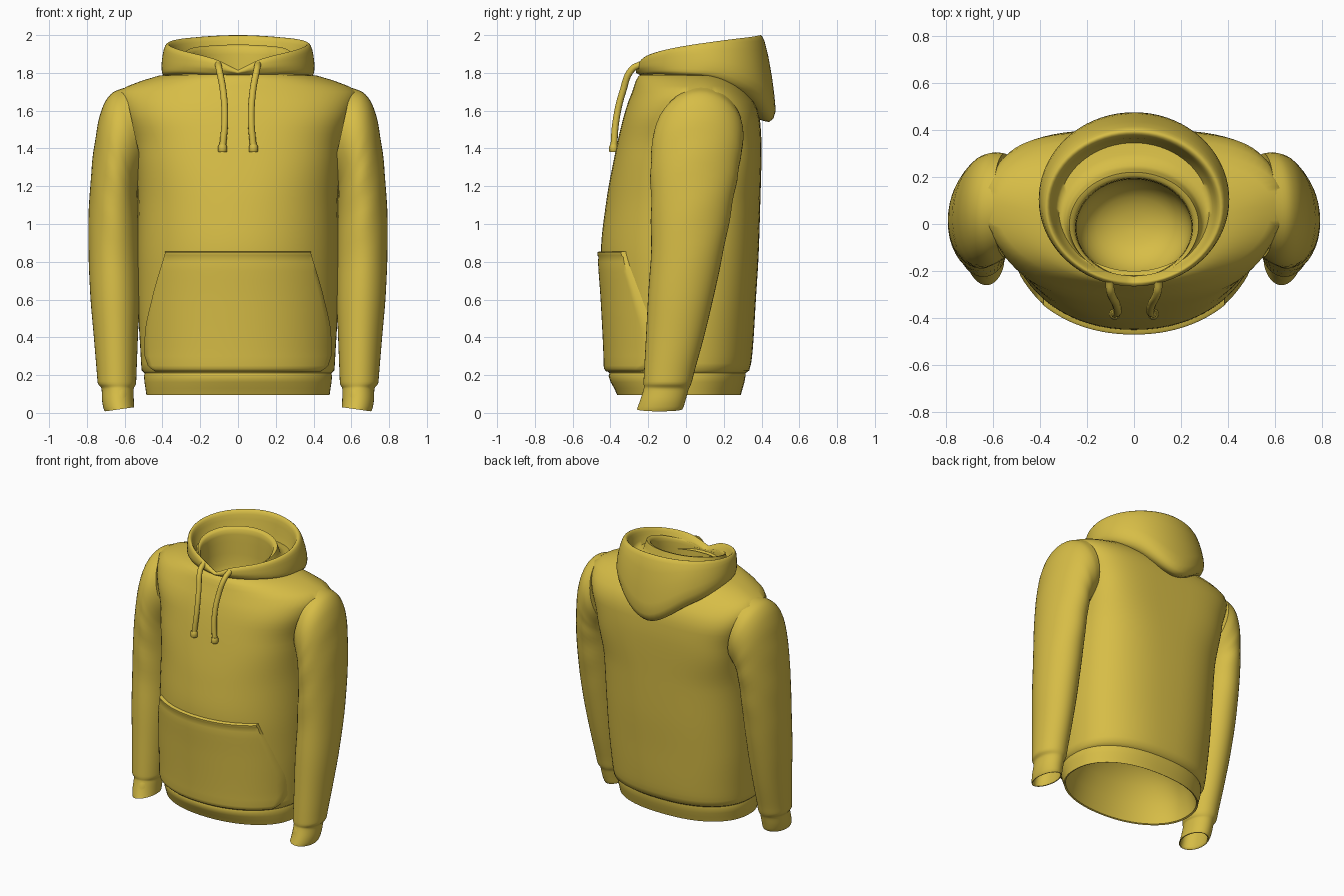
import bpy, bmesh, math

if "Cube" in bpy.data.objects:
    bpy.data.objects.remove(bpy.data.objects["Cube"])

mat = bpy.data.materials.new("mustard_fabric")
mat.diffuse_color = (0.68, 0.51, 0.062, 1)
mat.use_nodes = True
mat.node_tree.nodes["Principled BSDF"].inputs["Base Color"].default_value = mat.diffuse_color


def interp(rows, t):
    """Smooth monotone interpolation of rows (key, value, value, ...)."""
    t = min(max(t, rows[0][0]), rows[-1][0])
    n = len(rows)
    i = max(k for k in range(n - 1) if rows[k][0] <= t)
    h = rows[i + 1][0] - rows[i][0]
    s = (t - rows[i][0]) / h

    def sec(k, c):
        return (rows[k + 1][c] - rows[k][c]) / (rows[k + 1][0] - rows[k][0])

    def slope(k, c):
        if k == 0 or k == n - 1:
            return sec(min(k, n - 2), c)
        a, b = sec(k - 1, c), sec(k, c)
        return 0 if a * b <= 0 else 2 * a * b / (a + b)
    out = []
    for c in range(1, len(rows[0])):
        p, q = rows[i][c], rows[i + 1][c]
        out.append((2*s**3 - 3*s*s + 1) * p + (s**3 - 2*s*s + s) * h * slope(i, c)
                   + (3*s*s - 2*s**3) * q + (s**3 - s*s) * h * slope(i + 1, c))
    return out


def finish(ob, angle=50):
    ob.data.materials.append(mat)
    bpy.ops.object.select_all(action='DESELECT')
    ob.select_set(True)
    bpy.context.view_layer.objects.active = ob
    bpy.ops.object.shade_smooth_by_angle(angle=math.radians(angle))


def loft(name, rings, closed=True, cap_start=False, cap_end=False, flip=False, angle=50):
    bm = bmesh.new()
    vs = [[bm.verts.new(p) for p in r] for r in rings]
    n = len(rings[0])
    for a, b in zip(vs, vs[1:]):
        for j in range(n if closed else n - 1):
            k = (j + 1) % n
            bm.faces.new((a[j], a[k], b[k], b[j]))
    if cap_start:
        bm.faces.new(vs[0][::-1])
    if cap_end:
        bm.faces.new(vs[-1])
    if flip:
        bmesh.ops.reverse_faces(bm, faces=bm.faces[:])
    me = bpy.data.meshes.new(name)
    bm.to_mesh(me)
    bm.free()
    ob = bpy.data.objects.new(name, me)
    bpy.context.collection.objects.link(ob)
    finish(ob, angle)
    return ob


def spow(v, e):
    return math.copysign(abs(v) ** e, v)


# Torso: height, half width, front y, back y, widest y, front and back squareness
BODY = [(.095, .485, -.365, .29, -.04, 2.1, 2.3), (.13, .49, -.38, .30, -.04, 2.1, 2.3),
        (.195, .498, -.41, .315, -.03, 2.1, 2.3), (.21, .494, -.405, .315, -.03, 2.1, 2.3),
        (.225, .51, -.418, .335, -.03, 2.1, 2.4), (.30, .515, -.42, .35, -.02, 2.1, 2.4),
        (.60, .53, -.435, .37, 0, 2.1, 2.5), (.85, .533, -.45, .385, .01, 2.1, 2.6),
        (1.1, .53, -.425, .393, .03, 2.2, 2.8), (1.4, .55, -.37, .40, .07, 2.5, 3.5),
        (1.55, .595, -.335, .392, .08, 2.5, 3.4), (1.65, .63, -.305, .36, .08, 2.2, 2.8),
        (1.70, .635, -.285, .32, .08, 2, 2.4), (1.73, .585, -.275, .295, .075, 2, 2.2),
        (1.76, .505, -.265, .27, .07, 2, 2), (1.785, .42, -.25, .25, .05, 2, 2),
        (1.797, .32, -.22, .23, .03, 2, 2)]


def body_ring(z, scale=1.0, at=None, seg=72):
    hw, yf, yb, cy, nf, nb = interp(BODY, z)
    pts = []
    for j in range(seg):
        a = 2 * math.pi * j / seg
        s, c = math.sin(a), math.cos(a)
        e = 2 / (nf if c > 0 else nb)
        depth = (cy - yf) if c > 0 else (yb - cy)
        pts.append((scale * hw * spow(s, e), cy - scale * depth * spow(c, e),
                    z if at is None else at))
    return pts


def body_front(x, z, off):
    hw, yf, yb, cy, nf, nb = interp(BODY, z)
    r = min(abs(x) / (hw + off), 1)
    return cy - (cy - yf + off) * (1 - r ** nf) ** (1 / nf)


zs = []
for a, b in zip(BODY, BODY[1:]):
    k = max(1, round((b[0] - a[0]) / .04))
    zs += [a[0] + (b[0] - a[0]) * i / k for i in range(k)]
zs.append(BODY[-1][0])
# Hollow lining above the hem, then the outside
lining = [body_ring(.095, s, z) for s, z in
          ((.1, .50), (.35, .485), (.6, .43), (.8, .34), (.92, .23), (.965, .14), (.975, .10))]
loft("torso", lining + [body_ring(z) for z in zs], cap_start=True)

# Sleeves: step, inner x/z, outer x/z, front y, back y
SLEEVE = [(0, .50, 1.27, .60, 1.722, -.14, .30), (1, .515, 1.24, .66, 1.698, -.165, .305),
          (2, .525, 1.21, .705, 1.645, -.178, .30), (3, .53, 1.18, .74, 1.54, -.185, .29),
          (4, .53, 1.12, .765, 1.38, -.188, .272), (5, .525, 1.0, .787, 1.14, -.185, .24),
          (6, .522, .83, .792, .90, -.185, .20), (7, .522, .62, .783, .64, -.20, .15),
          (8, .53, .40, .763, .40, -.212, .095), (9, .537, .22, .748, .22, -.222, .045),
          (10, .54, .155, .742, .155, -.225, .028), (10.5, .548, .138, .728, .138, -.222, .02),
          (11, .552, .13, .722, .125, -.224, .015), (12, .552, .08, .72, .07, -.24, 0),
          (13, .55, .03, .705, .008, -.26, -.02), (13.5, .557, .03, .697, .012, -.253, -.027),
          (14.5, .56, .12, .695, .12, -.225, .0), (15.5, .59, .19, .68, .19, -.18, -.03)]


def sleeve_ring(t, side, seg=40):
    xi, zi, xo, zo, yf, yb = interp(SLEEVE, t)
    pts = []
    for j in range(seg):
        a = 2 * math.pi * j / seg
        u = (1 - math.cos(a)) / 2
        y = (yf + yb) / 2 - (yb - yf) / 2 * math.sin(a)
        # soft creases below the armhole
        f = .003 * math.sin(5 * t + 2 * a) * max(0, 1 - abs(t - 4.5) / 2.5)
        pts.append((side * (xi + (xo - xi) * u + f * (u - .3)), y + f * math.sin(a),
                    zi + (zo - zi) * u))
    return pts


for side, label in ((1, "left"), (-1, "right")):
    loft("sleeve_" + label, [sleeve_ring(i / 4, side) for i in range(63)],
         cap_start=True, cap_end=True, flip=side > 0)

# Hood: half width, front y, back y, then heights at angles from front to back
HOOD = [(.30, -.20, .25, 1.78, 1.78, 1.78, 1.76, 1.70, 1.62),
        (.385, -.245, .38, 1.79, 1.795, 1.80, 1.785, 1.69, 1.555),
        (.402, -.255, .44, 1.795, 1.81, 1.815, 1.80, 1.70, 1.54),
        (.405, -.265, .475, 1.80, 1.83, 1.84, 1.84, 1.76, 1.60),
        (.398, -.265, .455, 1.805, 1.85, 1.87, 1.90, 1.87, 1.78),
        (.387, -.26, .415, 1.81, 1.865, 1.895, 1.94, 1.965, 1.97),
        (.372, -.25, .395, 1.815, 1.875, 1.91, 1.955, 1.985, 2.0),
        (.358, -.24, .378, 1.81, 1.865, 1.90, 1.945, 1.975, 1.99),
        (.345, -.228, .365, 1.80, 1.85, 1.87, 1.91, 1.93, 1.94),
        (.32, -.22, .345, 1.79, 1.83, 1.84, 1.85, 1.84, 1.83),
        (.29, -.22, .25, 1.785, 1.825, 1.84, 1.86, 1.86, 1.85),
        (.275, -.228, .22, 1.785, 1.825, 1.855, 1.91, 1.94, 1.95),
        (.25, -.225, .195, 1.78, 1.81, 1.84, 1.89, 1.925, 1.935),
        (.245, -.222, .19, 1.75, 1.76, 1.79, 1.82, 1.84, 1.84)]
# Inside of the neck, closed low in the chest
HOOD += [(w, f, b) + (z,) * 6 for w, f, b, z in
         ((.24, -.22, .185, 1.68), (.21, -.19, .16, 1.60), (.16, -.145, .115, 1.55),
          (.09, -.09, .05, 1.52), (.02, -.03, 0, 1.51))]
rows = [(i,) + r for i, r in enumerate(HOOD)]
ANGLES = (0, 20, 45, 90, 135, 180)


def hood_ring(t, seg=72):
    v = interp(rows, t)
    hw, yf, yb = v[:3]
    # the last point mirrors past the back so the drooping tip is rounded
    heights = list(zip(ANGLES, v[3:])) + [(225, v[7])]
    pts = []
    for j in range(seg):
        d = 360 * j / seg
        a = math.radians(d)
        z = interp(heights, min(d, 360 - d))[0]
        pts.append((hw * math.sin(a), (yf + yb) / 2 - (yb - yf) / 2 * math.cos(a), z))
    return pts


loft("hood", [hood_ring(i / 2) for i in range(2 * len(HOOD) - 1)], cap_end=True, angle=70)

# Front pocket: raised panel that follows the chest, with turned-in edges
POCKET = [(.22, .44), (.25, .478), (.30, .494), (.40, .494), (.60, .457), (.85, .385)]
levels = [(.22, -.02), (.22, .008), (.232, .015), (.25, .017)]
levels += [(.25 + .05 * i, .017) for i in range(1, 12)]
levels += [(.825, .014), (.835, .019), (.848, .02), (.855, .012), (.855, -.02)]
us = [i / 20 for i in range(-20, 21)]
grid = []
for z, off in levels:
    w = interp(POCKET, z)[0]
    row = [(-w, body_front(w, z, 0) + .03, z)]
    row += [(u * w, body_front(u * w, z, off), z) for u in us]
    row.append((w, row[0][1], z))
    grid.append(row)
loft("front_pocket", grid, closed=False)

# Drawstrings with knotted tips
for side, label in ((1, "left"), (-1, "right")):
    cu = bpy.data.curves.new("drawstring_" + label, 'CURVE')
    cu.dimensions = '3D'
    cu.bevel_depth = .018
    cu.bevel_resolution = 3
    cu.use_fill_caps = True
    sp = cu.splines.new('BEZIER')
    path = [(.105, -.24, 1.845), (.10, -.285, 1.82), (.078, -.335, 1.70),
            (.07, -.37, 1.55), (.082, -.383, 1.40)]
    sp.bezier_points.add(len(path) - 1)
    for bp, (x, y, z) in zip(sp.bezier_points, path):
        bp.co = (side * x, y, z)
        bp.handle_left_type = bp.handle_right_type = 'AUTO'
    ob = bpy.data.objects.new("drawstring_" + label, cu)
    bpy.context.collection.objects.link(ob)
    cu.materials.append(mat)
    tip = [[(side * .082 + r * math.cos(k * math.pi / 8), -.383 + r * math.sin(k * math.pi / 8), z)
            for k in range(16)] for r, z in ((.021, 1.38), (.024, 1.385), (.024, 1.41), (.019, 1.42))]
    loft("string_tip_" + label, tip, cap_start=True, cap_end=True)
